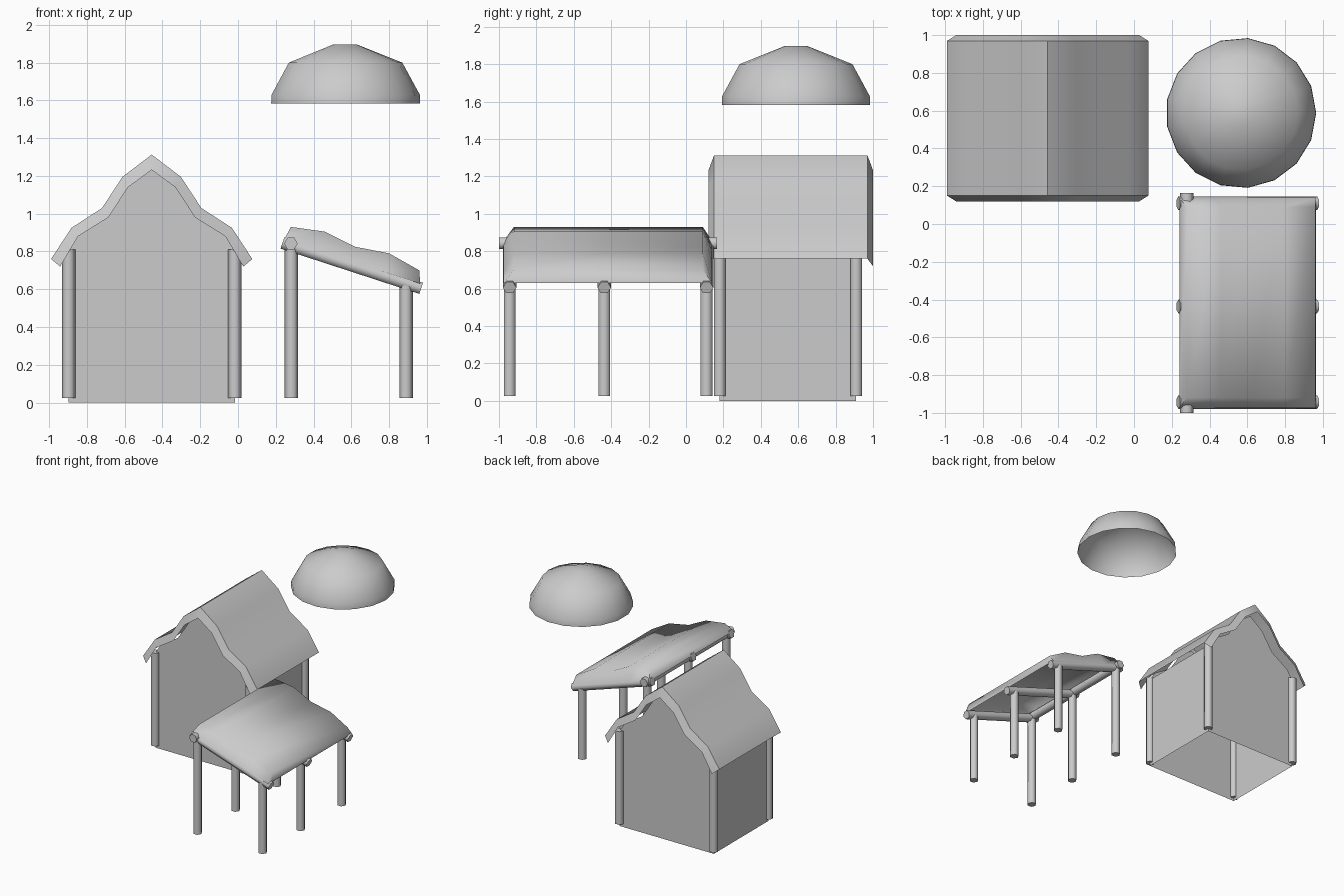
import bpy, math
from mathutils import Vector

if "Cube" in bpy.data.objects:
    bpy.data.objects.remove(bpy.data.objects["Cube"])


def make(name, verts, faces, angle=None):
    me = bpy.data.meshes.new(name)
    me.from_pydata(verts, [], faces)
    me.update()
    ob = bpy.data.objects.new(name, me)
    bpy.context.collection.objects.link(ob)
    if angle:
        bpy.ops.object.select_all(action='DESELECT')
        ob.select_set(True)
        bpy.context.view_layer.objects.active = ob
        bpy.ops.object.shade_smooth_by_angle(angle=math.radians(angle))
    return ob


def loft(name, rows, angle):
    """Open sheet of quads through equal-length rows of points."""
    n = len(rows[0])
    faces = [(r * n + i, r * n + i + 1, (r + 1) * n + i + 1, (r + 1) * n + i)
             for r in range(len(rows) - 1) for i in range(n - 1)]
    return make(name, [p for row in rows for p in row], faces, angle)


def pole(name, a, b, r=0.036, sides=6):
    """Round timber between two points."""
    a, b = Vector(a), Vector(b)
    q = (b - a).to_track_quat('Z', 'Y')
    ring = [q @ Vector((r * math.cos(2 * math.pi * i / sides),
                        r * math.sin(2 * math.pi * i / sides), 0)) for i in range(sides)]
    verts = [a + v for v in ring] + [b + v for v in ring]
    faces = [(i, (i + 1) % sides, sides + (i + 1) % sides, sides + i) for i in range(sides)]
    faces += [tuple(reversed(range(sides))), tuple(range(sides, 2 * sides))]
    return make(name, verts, faces, 65)


# House roof: curved outer skin with sloping rims at both gables
CX = -0.457
outer = [(0.533, 0.76), (0.425, 0.925), (0.263, 1.03), (0.155, 1.195)]
inner = [(0.485, 0.72), (0.39, 0.88), (0.23, 0.98), (0.125, 1.14)]


def mirrored(half, peak):
    return ([(CX - x, z) for x, z in half] + [(CX, peak)]
            + [(CX + x, z) for x, z in reversed(half)])


out_p, in_p = mirrored(outer, 1.313), mirrored(inner, 1.232)
loft("house_roof", [[(x, y, z) for x, z in p] for p, y in
                    ((in_p, 0.12), (out_p, 0.15), (out_p, 0.97), (in_p, 1.0))], 60)

# House walls: two gables and two sides, open underneath
HX, Y0, Y1 = 0.44, 0.18, 0.91
gable = ([(CX - HX, 0.0), (CX - HX, 0.80)] + in_p[1:-1]
         + [(CX + HX, 0.80), (CX + HX, 0.0)])
n = len(gable)
make("house_walls", [(x, y, z) for y in (Y0, Y1) for x, z in gable],
     [tuple(reversed(range(n))), tuple(range(n, 2 * n)),
      (0, 1, n + 1, n), (n - 2, n - 1, 2 * n - 1, 2 * n - 2)])

# House corner posts
for x in (CX - HX, CX + HX):
    for y in (Y0, Y1):
        pole("house_post", (x, y, 0.025), (x, y, 0.81))

# Canopy posts and sloping beams
for y in (-0.943, -0.437, 0.11):
    pole("canopy_tall_post", (0.283, y, 0.025), (0.283, y, 0.82))
    pole("canopy_short_post", (0.89, y, 0.025), (0.89, y, 0.62))
    pole("canopy_sloping_beam", (0.235, y, 0.845), (0.97, y, 0.605))

# Long beam along the high side
pole("canopy_long_beam", (0.28, -1.0, 0.842), (0.28, 0.165, 0.842))

# Canopy roof: wavy top with skirts flaring to the sloping frame
top = [(0.28, 0.93), (0.46, 0.905), (0.62, 0.825), (0.80, 0.79), (0.96, 0.70)]
base = [(0.24, 0.855), (0.42, 0.80), (0.60, 0.745), (0.78, 0.69), (0.965, 0.63)]


def canopy_row(mid, y):
    return [(base[0][0], y, base[0][1])] + [(x, y, z) for x, z in mid] \
        + [(base[-1][0], y, base[-1][1])]


loft("canopy_roof", [canopy_row(p, y) for p, y in
                     ((base, -0.975), (top, -0.92), (top, 0.09), (base, 0.14))], 75)

# Dome cover: hollow bowl with a small flat top
SIDES = 17
rings = [(0.398, 1.583), (0.396, 1.63), (0.303, 1.80), (0.064, 1.896)]
rows = [[(0.567 + r * math.cos(2 * math.pi * i / SIDES),
          0.588 + r * math.sin(2 * math.pi * i / SIDES), z) for i in range(SIDES)]
        for r, z in rings]
faces = [(k * SIDES + i, k * SIDES + (i + 1) % SIDES,
          (k + 1) * SIDES + (i + 1) % SIDES, (k + 1) * SIDES + i)
         for k in range(len(rings) - 1) for i in range(SIDES)]
faces.append(tuple(range(3 * SIDES, 4 * SIDES)))
make("dome_cover", [p for row in rows for p in row], faces, 60)
